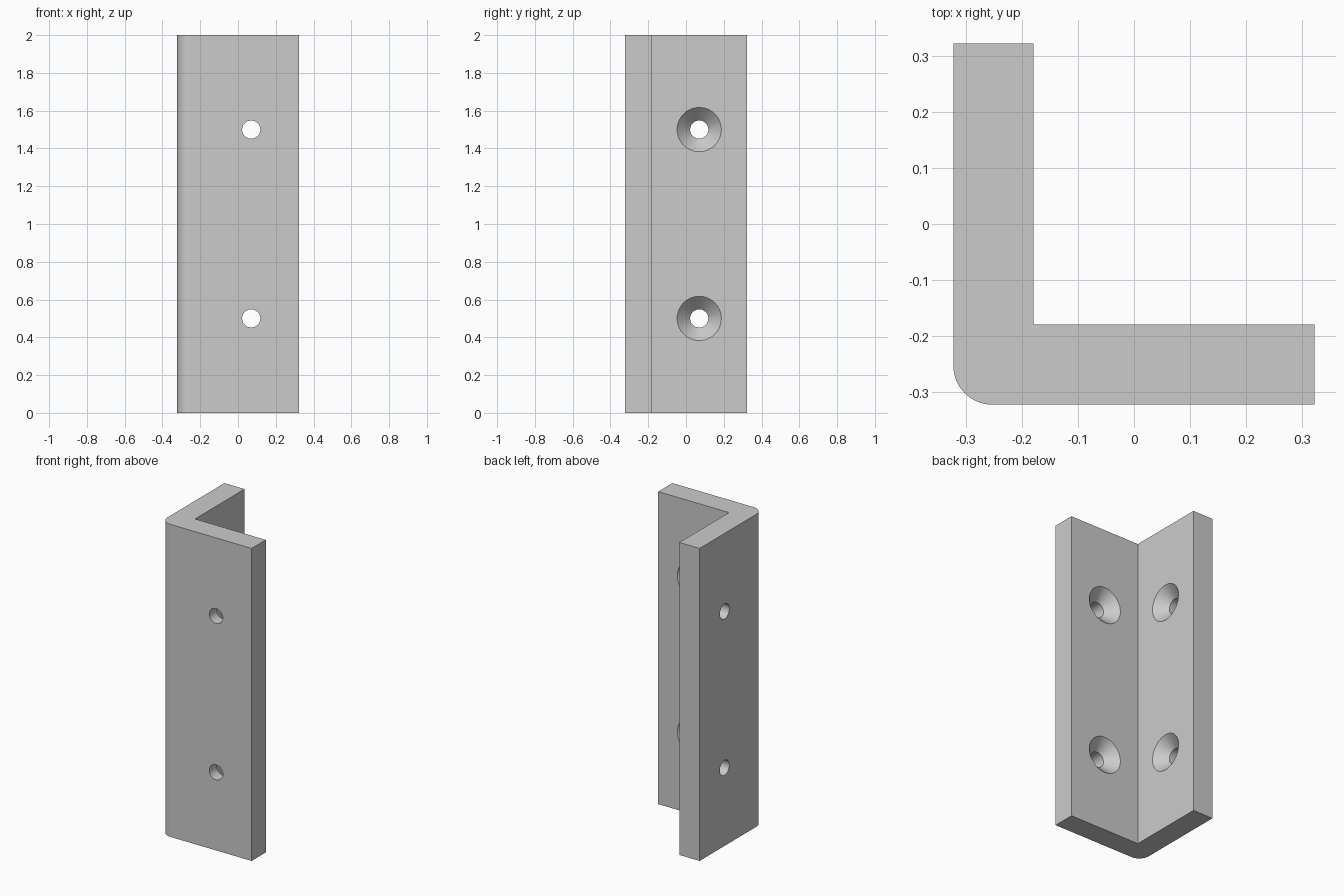
import bpy, bmesh, math
from mathutils import Vector

if "Cube" in bpy.data.objects:
    bpy.data.objects.remove(bpy.data.objects["Cube"])

HALF, INNER, HEIGHT = 0.322, -0.179, 2.0      # outer half width, inner faces, length
CORNER_R = 0.07                               # rounded outer corner
HOLE_R, SINK_R, SINK_DEPTH = 0.048, 0.117, 0.069
HOLE_POS, HOLE_HEIGHTS = 0.07, (0.5, 1.5)

steel = bpy.data.materials.new("grey steel")
steel.diffuse_color = (0.6, 0.6, 0.6, 1)
steel.use_nodes = True
steel.node_tree.nodes["Principled BSDF"].inputs["Base Color"].default_value = steel.diffuse_color


def make_object(name, bm):
    bmesh.ops.recalc_face_normals(bm, faces=bm.faces)
    mesh = bpy.data.meshes.new(name)
    bm.to_mesh(mesh)
    bm.free()
    obj = bpy.data.objects.new(name, mesh)
    mesh.materials.append(steel)
    bpy.context.collection.objects.link(obj)
    return obj


def add_countersink(bm, centre, axis, side, segments=64):
    """Revolve a straight hole with a conical mouth; axis points out of the mouth."""
    rings = []
    for depth, radius in ((-0.25, HOLE_R), (-SINK_DEPTH, HOLE_R), (0, SINK_R), (0.05, SINK_R)):
        ring = []
        for i in range(segments):
            a = 2 * math.pi * i / segments
            ring.append(bm.verts.new(centre + axis * depth
                        + radius * (side * math.cos(a) + Vector((0, 0, math.sin(a))))))
        rings.append(ring)
    for lower, upper in zip(rings, rings[1:]):
        for i in range(segments):
            j = (i + 1) % segments
            bm.faces.new((lower[i], lower[j], upper[j], upper[i]))
    bm.faces.new(rings[0])
    bm.faces.new(rings[-1])


# L-shaped bar: profile with a rounded outer corner, extruded upward
profile = [(HALF, -HALF), (HALF, INNER), (INNER, INNER), (INNER, HALF), (-HALF, HALF)]
centre = -HALF + CORNER_R
for i in range(17):
    a = math.pi + math.pi / 2 * i / 16
    profile.append((centre + CORNER_R * math.cos(a), centre + CORNER_R * math.sin(a)))
bm = bmesh.new()
base = bm.faces.new([bm.verts.new((x, y, 0)) for x, y in profile])
top = bmesh.ops.extrude_face_region(bm, geom=[base])
bmesh.ops.translate(bm, vec=(0, 0, HEIGHT),
                    verts=[v for v in top["geom"] if isinstance(v, bmesh.types.BMVert)])
bracket = make_object("angle_bracket", bm)

# Countersunk screw holes, two in each leg
X, Y = Vector((1, 0, 0)), Vector((0, 1, 0))
bm = bmesh.new()
for z in HOLE_HEIGHTS:
    add_countersink(bm, Vector((HOLE_POS, INNER, z)), Y, X)
    add_countersink(bm, Vector((INNER, HOLE_POS, z)), X, Y)
cutter = make_object("hole_cutter", bm)
cutter.hide_render = True

bpy.context.view_layer.objects.active = bracket
bracket.select_set(True)
cut = bracket.modifiers.new("holes", "BOOLEAN")
cut.operation = "DIFFERENCE"
cut.solver = "EXACT"
cut.object = cutter
bpy.ops.object.modifier_apply(modifier=cut.name)
bpy.data.objects.remove(cutter)

# Smooth the rounded corner and holes, keep the flat faces flat
bpy.ops.object.shade_smooth_by_angle(angle=math.radians(30))
weighted = bracket.modifiers.new("flat_faces", "WEIGHTED_NORMAL")
weighted.keep_sharp = True
